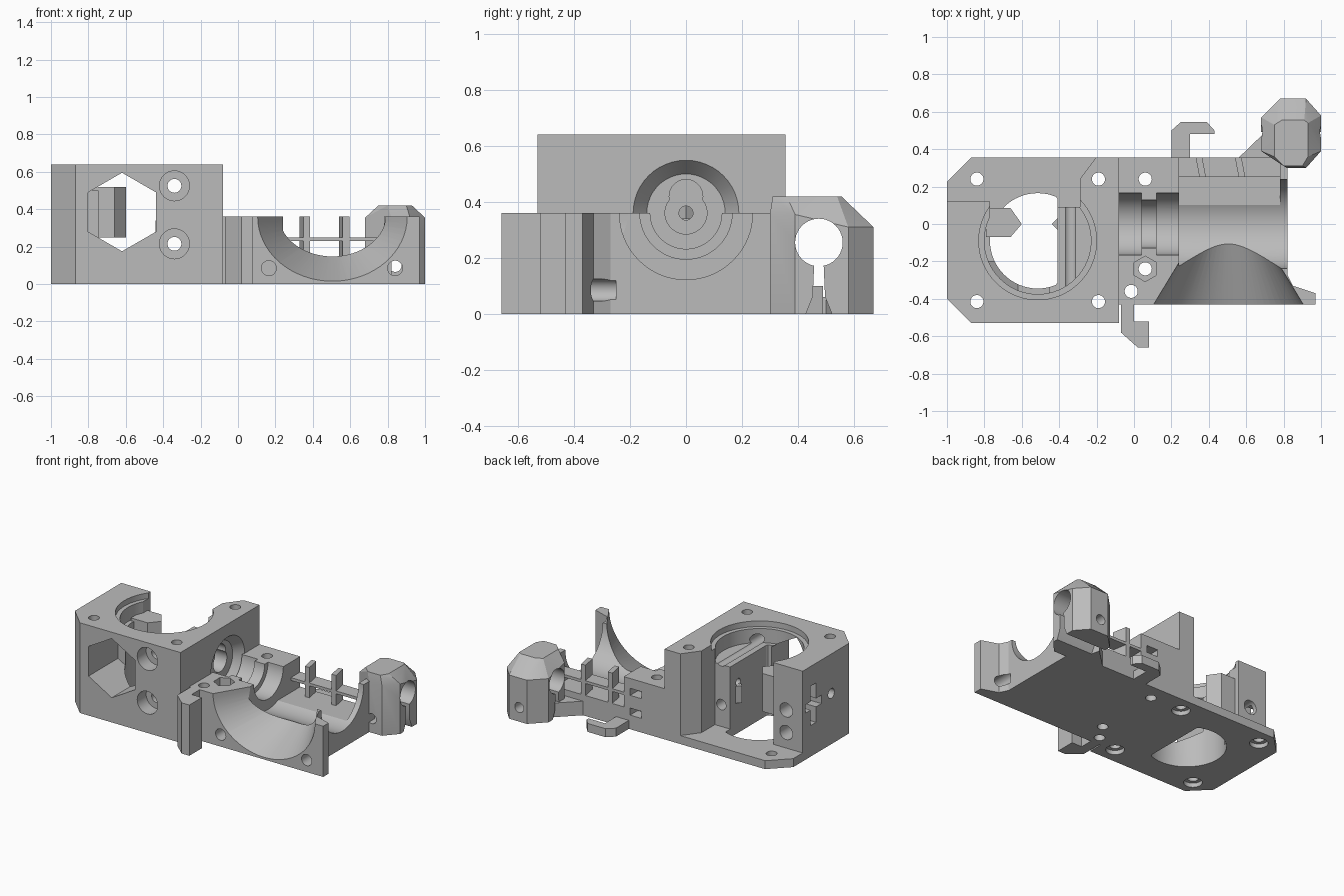
import bpy, bmesh, math
from mathutils import Vector

if "Cube" in bpy.data.objects:
    bpy.data.objects.remove(bpy.data.objects["Cube"])

grey = bpy.data.materials.new("plain grey")
grey.use_nodes = True
grey.diffuse_color = (0.5, 0.5, 0.5, 1)
grey.node_tree.nodes["Principled BSDF"].inputs["Base Color"].default_value = (0.5, 0.5, 0.5, 1)


def place(p, t, axis):
    # Put a 2D profile point at distance t along an axis
    return {"x": (t, p[0], p[1]), "y": (p[0], t, p[1]), "z": (p[0], p[1], t)}[axis]


def make(name, bm):
    bmesh.ops.recalc_face_normals(bm, faces=bm.faces)
    me = bpy.data.meshes.new(name)
    bm.to_mesh(me)
    bm.free()
    me.materials.append(grey)
    ob = bpy.data.objects.new(name, me)
    bpy.context.collection.objects.link(ob)
    return ob


def loft(name, start, end, a, b, axis):
    bm = bmesh.new()
    lo = [bm.verts.new(place(p, a, axis)) for p in start]
    hi = [bm.verts.new(place(p, b, axis)) for p in end]
    bm.faces.new(lo)
    bm.faces.new(hi)
    for i in range(len(lo)):
        j = (i + 1) % len(lo)
        bm.faces.new((lo[i], lo[j], hi[j], hi[i]))
    return make(name, bm)


def prism(name, pts, a, b, axis="z"):
    return loft(name, pts, pts, a, b, axis)


def box(name, x0, x1, y0, y1, z0, z1):
    return prism(name, [(x0, y0), (x1, y0), (x1, y1), (x0, y1)], z0, z1)


def ring(c, rx, ry=None, n=48, turn=0):
    ry = ry or rx
    return [(c[0] + rx * math.cos(math.tau * i / n + turn),
             c[1] + ry * math.sin(math.tau * i / n + turn)) for i in range(n)]


def rod(c, r, a, b, axis, n=40, turn=0):
    return prism("cutter", ring(c, r, n=n, turn=turn), a, b, axis)


def carve(ob, cutters):
    for c in cutters:
        c.hide_render = True
        mod = ob.modifiers.new("cut", "BOOLEAN")
        mod.operation, mod.solver, mod.object = "DIFFERENCE", "EXACT", c
        bpy.context.view_layer.objects.active = ob
        bpy.ops.object.modifier_apply(modifier=mod.name)
        bpy.data.objects.remove(c)


# Tall gear housing with clipped left corners
housing = prism("gear_housing", [(-.87, -.53), (-.08, -.53), (-.08, .355), (-.87, .355),
                                 (-1, .225), (-1, -.4)], 0, .64)
centre = (-.515, -.09)
clipped = [(min(x, -.41), y) for x, y in ring(centre, .255, n=64)]
cuts = [
    rod(centre, .315, .6, .8, "z", 64),
    rod(centre, .285, .5, .7, "z", 64),
    prism("cutter", clipped, -.1, .55),
    # open back and lowered rear corner
    prism("cutter", [(-.77, 0), (-.41, 0), (-.41, .09), (-.29, .09), (-.29, .24),
                     (-.2, .36), (-.2, .5), (-.77, .5)], .06, .8),
    box("cutter", -1.1, -.76, .12, .5, .06, .8),
    # hexagonal front opening
    rod((-.62, .385), .21, -.6, -.2, "y", 6, math.pi / 6),
    # stepped mouth and filament bore
    loft("cutter", ring((0, .36), .197), ring((0, .36), .14), -.07, -.14, "x"),
    rod((0, .36), .075, -.3, -.1, "x"),
    rod((0, .42), .06, -.3, -.1, "x"),
    rod((0, .36), .025, -1.1, -.1, "x"),
    # cross slot and side hole in the left wall
    box("cutter", -1.1, -.9, -.03, .03, .22, .5),
    box("cutter", -1.1, -.9, -.09, .09, .33, .39),
    rod((-.2, .36), .035, -1.1, -.85, "x"),
]
for z in (.215, .525):
    cuts += [rod((-.34, z), .037, -.6, .2, "y"), rod((-.34, z), .08, -.6, -.43, "y")]
for z in (.17, .33):
    cuts.append(rod((-.87, z), .05, 0, .2, "y"))
for x in (-.84, -.19):
    for y in (-.415, .24):
        cuts += [rod((x, y), .035, -.1, .8, "z"), rod((x, y), .06, -.1, .03, "z")]
carve(housing, cuts)

# Filament guides inside the housing
prism("left_guide", [(-.79, -.07), (-.66, -.07), (-.6, 0), (-.66, .085), (-.79, .085)], .25, .52)
prism("right_guide", [(-.4, -.04), (-.44, 0), (-.4, .04)], .22, .34)

# Low cradle with the cooling duct
cradle = prism("cradle", [(-.085, -.43), (.97, -.43), (.97, -.37), (.85, -.33), (.82, -.27),
                          (.82, .355), (-.085, .355)], 0, .36)
axis_point = (0, .36)
cuts = [
    rod(axis_point, .165, -.2, .04, "x", 64),
    rod(axis_point, .128, 0, .15, "x", 64),
    rod(axis_point, .165, .12, .3, "x", 64),
    rod(axis_point, .238, .24, .9, "x", 64),
    loft("cutter", ring((.505, .36), .412, .353, 64), ring((.505, .36), .2, .21, 64), -.45, -.1, "y"),
    box("cutter", .24, .78, .08, .5, .145, .6),
    # vertical holes and nut pocket
    rod((.06, .24), .035, -.1, .5, "z"),
    rod((.06, -.24), .035, -.1, .5, "z"),
    rod((.06, -.24), .068, .28, .5, "z", 6, math.pi / 6),
    rod((-.015, -.36), .035, -.1, .5, "z"),
    # fan screw holes
    rod((.165, .085), .04, -.5, -.25, "y"),
    rod((.84, .085), .04, -.5, -.25, "y"),
]
for z in (.1, .24):
    cuts.append(box("cutter", .1, .19, .27, .5, z, z + .05))
carve(cradle, cuts)

# Rear struts and thin shelf
for x in (.33, .54):
    prism("strut", [(x + .02, .25), (x + .055, .25), (x + .035, .355), (x, .355)], .1, .36)
box("shelf", .22, .8, .25, .355, .23, .25)

# Front tab, rear hook and sensor arm
prism("front_tab", [(-.07, -.42), (-.07, -.58), (.02, -.66), (.08, -.66), (.08, -.52),
                    (0, -.52), (0, -.42)], 0, .36)
prism("rear_hook", [(.2, .34), (.2, .5), (.25, .545), (.39, .545), (.43, .5), (.43, .48),
                    (.3, .48), (.3, .34)], 0, .06)
prism("sensor_arm", [(.56, .34), (.56, .355), (.7, .49), (.72, .4), (.82, .36), (.82, .34)], 0, .1)

# Sensor holder: faceted post with a keyhole clamp
bm = bmesh.new()
foot = [(.68, .39), (.82, .30), (.92, .30), (1, .39), (1, .58), (.92, .67), (.78, .67), (.68, .57)]
crown = [(.75, .36), (.8, .31), (.9, .31), (.93, .36), (.93, .54), (.91, .555), (.79, .555), (.75, .53)]
for x, y in foot:
    bm.verts.new((x, y, 0))
    bm.verts.new((x, y, .31 if y > .5 else .355))
for x, y in crown:
    bm.verts.new((x, y, .42))
bmesh.ops.convex_hull(bm, input=bm.verts)
bmesh.ops.dissolve_limit(bm, angle_limit=math.radians(2), verts=bm.verts, edges=bm.edges)
post = make("sensor_holder", bm)
carve(post, [
    rod((.475, .255), .085, .5, 1.1, "x"),
    prism("cutter", [(.42, -.02), (.53, -.02), (.497, .06), (.49, .22), (.46, .22), (.453, .06)], .5, 1.1, "x"),
    rod((.84, .1), .035, .2, .8, "y"),
])

# Smooth the round walls, keep the edges sharp
for ob in bpy.context.view_layer.objects:
    ob.select_set(ob.type == "MESH")
bpy.context.view_layer.objects.active = housing
bpy.ops.object.shade_smooth_by_angle(angle=math.radians(25))
